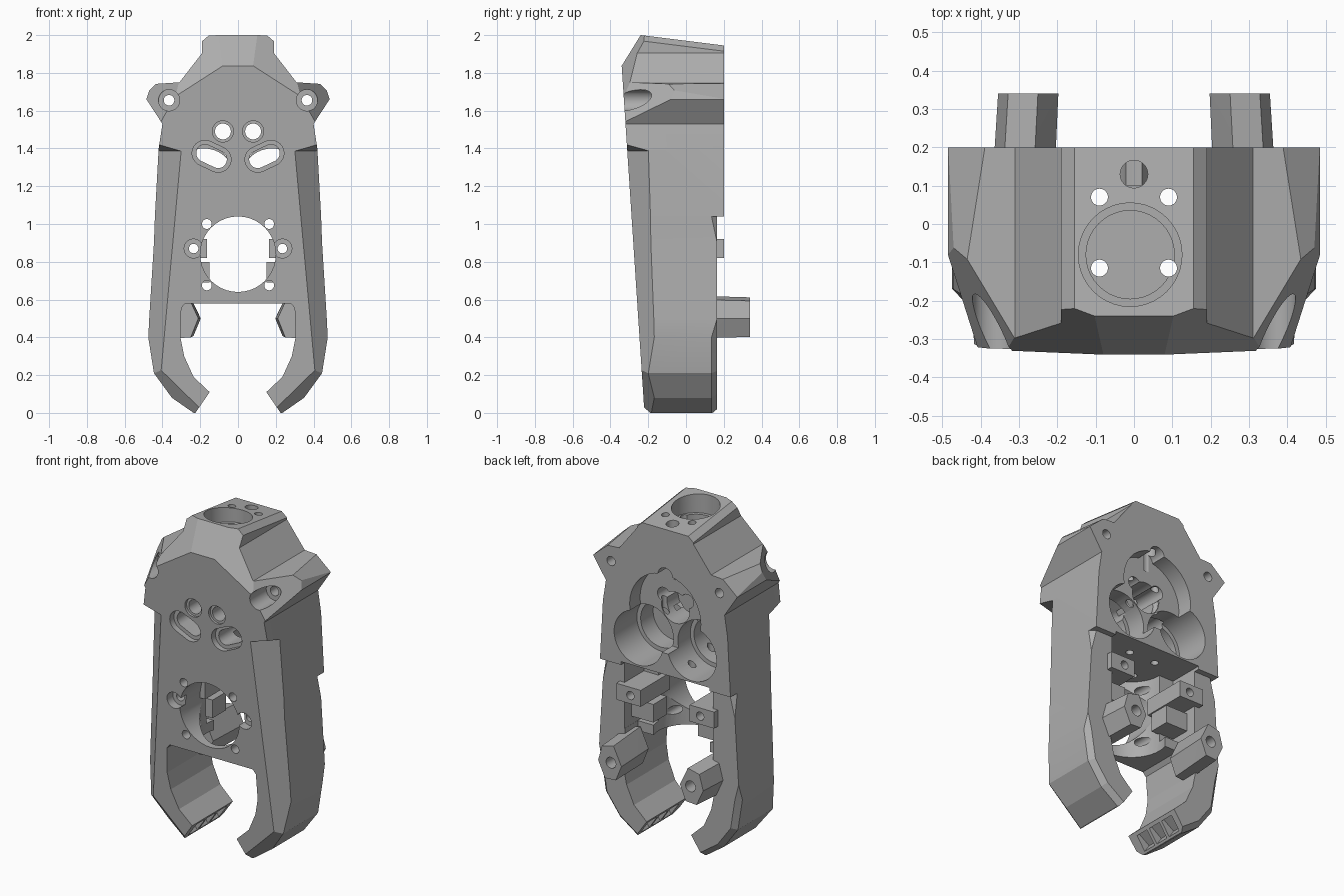
import bpy, bmesh, math
from mathutils import Vector, Matrix

if "Cube" in bpy.data.objects:
    bpy.data.objects.remove(bpy.data.objects["Cube"], do_unlink=True)

grey = bpy.data.materials.new("plain grey")
grey.use_nodes = True
GREY = (0.42, 0.42, 0.42, 1)
grey.diffuse_color = GREY
grey.node_tree.nodes["Principled BSDF"].inputs["Base Color"].default_value = GREY


def finish(name, bm):
    bmesh.ops.recalc_face_normals(bm, faces=bm.faces[:])
    mesh = bpy.data.meshes.new(name)
    bm.to_mesh(mesh)
    bm.free()
    mesh.materials.append(grey)
    ob = bpy.data.objects.new(name, mesh)
    bpy.context.scene.collection.objects.link(ob)
    return ob


def prism_bm(pts, a, b):
    # polygon in x, z pushed along y from a to b
    bm = bmesh.new()
    near = [bm.verts.new((x, a, z)) for x, z in pts]
    far = [bm.verts.new((x, b, z)) for x, z in pts]
    bm.faces.new(near)
    bm.faces.new(far[::-1])
    for i in range(len(pts)):
        j = (i + 1) % len(pts)
        bm.faces.new((near[j], near[i], far[i], far[j]))
    return bm


def prism(name, pts, a, b, matrix=None):
    bm = prism_bm(pts, a, b)
    if matrix:
        bm.transform(matrix)
    return finish(name, bm)


def hull(name, pts):
    bm = bmesh.new()
    for p in pts:
        bm.verts.new(p)
    bmesh.ops.convex_hull(bm, input=bm.verts[:])
    return finish(name, bm)


def box(name, x0, x1, y0, y1, z0, z1):
    return prism(name, [(x0, z0), (x1, z0), (x1, z1), (x0, z1)], y0, y1)


def circle(x, z, r, n=40):
    return [(x + r * math.cos(2 * math.pi * i / n),
             z + r * math.sin(2 * math.pi * i / n)) for i in range(n)]


def mirrored(pts):
    return pts + [(-x, z) for x, z in reversed(pts)]


def slice_off(bm, points, both=False):
    # remove everything on the far side of a plane through three points
    for s in ((1, -1) if both else (1,)):
        p, q, r = [Vector((s * x, y, z)) for x, y, z in points]
        n = (q - p).cross(r - p).normalized()
        if n.dot(Vector((0, 0, 1)) - p) > 0:
            n = -n
        bmesh.ops.bisect_plane(bm, geom=bm.verts[:] + bm.edges[:] + bm.faces[:],
                               plane_co=p, plane_no=n, clear_outer=True)
        rim = [e for e in bm.edges if e.is_boundary]
        if rim:
            bmesh.ops.holes_fill(bm, edges=rim, sides=0)


FRONT = [(0, -0.22, 0), (1, -0.22, 0), (0, -0.34, 1.83)]

# Lower frame with its two arms, chamfered along the back
low = prism_bm(mirrored([(0.235, 0), (0.35, 0.08), (0.445, 0.21), (0.475, 0.4),
                         (0.47, 0.5), (0.445, 0.9), (0.44, 1.04)]), -0.4, 0.165)
rear = [e for e in low.edges if all(v.co.y > 0.1 for v in e.verts)
        and abs(e.verts[0].co.z - e.verts[1].co.z) > 0.01]
bmesh.ops.bevel(low, geom=rear, offset=0.03, segments=1, affect='EDGES')
slice_off(low, FRONT)
slice_off(low, [(0.4, -0.235, 0.22), (0.21, -0.22, 0.03), (0.445, -0.2, 0.21)], True)
lower_frame = finish("lower_frame", low)

# Upper housing with ears and a faceted crown
up = prism_bm(mirrored([(0.44, 1.04), (0.42, 1.4), (0.4, 1.53), (0.485, 1.66),
                        (0.46, 1.74), (0.31, 1.75), (0.19, 1.905), (0.19, 2.02)]), -0.4, 0.2)
slice_off(up, FRONT)
slice_off(up, [(0, -0.24, 2), (1, -0.24, 2), (0, 0.2, 1.945)])
slice_off(up, [(0, -0.339, 1.84), (1, -0.339, 1.84), (0, -0.24, 2)])
slice_off(up, [(0.155, -0.24, 2), (0.19, -0.24, 1.97), (0.19, 0.2, 1.915)], True)
slice_off(up, [(0.08, -0.339, 1.84), (0.31, -0.325, 1.7), (0.18, -0.265, 1.9)], True)
slice_off(up, [(0.46, -0.05, 1.74), (0.31, -0.3, 1.75), (0.485, -0.08, 1.66)], True)
upper_housing = finish("upper_housing", up)
shell = [lower_frame, upper_housing]


def carve(targets, cutter):
    for ob in targets:
        mod = ob.modifiers.new("cut", 'BOOLEAN')
        mod.operation = 'DIFFERENCE'
        mod.solver = 'EXACT'
        mod.object = cutter
        bpy.context.view_layer.objects.active = ob
        bpy.ops.object.modifier_apply(modifier=mod.name)
    bpy.data.objects.remove(cutter, do_unlink=True)


def drill(targets, x, z, r, a, b):
    carve(targets, prism("drill", circle(x, z, r), a, b))


def drill_down(targets, x, y, r, z0, z1, tilt=0):
    turn = Matrix.Translation((x, y, 0)) @ Matrix.Rotation(math.pi / 2 + tilt, 4, 'X')
    carve(targets, prism("drill", circle(0, 0, r), z0, z1, turn))


# Gap between the arms
carve([lower_frame], prism("gap", mirrored([
    (0.26, -0.05), (0.15, 0.11), (0.235, 0.19), (0.285, 0.3), (0.305, 0.4),
    (0.3, 0.555), (0.28, 0.58)]), -0.5, 0.5))

# Middle chamber, open to the back, and its round front window
drill_down(shell, 0, -0.02, 0.2, 0.5, 1.06)
carve(shell, box("chamber", -0.298, 0.298, -0.02, 0.4, 0.64, 1.06))
carve([lower_frame], box("chamber_mouth", -0.297, 0.297, 0.04, 0.4, 0.52, 0.7))
drill(shell, 0, 0.84, 0.2, -0.5, 0)

# Bore and bolt holes in the crown
drill_down([upper_housing], -0.01, -0.08, 0.135, 1.88, 2.2)
drill_down([upper_housing], -0.01, -0.08, 0.115, 1.55, 2.1)
drill_down([upper_housing], 0, 0.13, 0.036, 1.6, 2.2)
for x in (-0.09, 0.09):
    for y in (0.07, -0.115):
        drill_down([upper_housing], x, y, 0.022, 0.9, 2.2)

# Round recesses in the back
drill([upper_housing], 0, 1.43, 0.24, 0.1, 0.4)
drill([upper_housing], 0, 1.66, 0.05, 0.1, 0.4)
drill([upper_housing], 0, 1.43, 0.095, -0.06, 0.3)

bosses = []
for s in (-1, 1):
    # Stepped pockets beside the central recess
    drill([upper_housing], s * 0.18, 1.235, 0.165, -0.02, 0.4)
    drill([upper_housing], s * 0.18, 1.235, 0.14, -0.14, 0.3)

    # Slanted slots and round holes in the front
    for r, depth in ((0.068, -0.27), (0.046, 0.0)):
        ends = circle(s * 0.105, 1.342, r) + circle(s * 0.175, 1.375, r)
        carve([upper_housing], hull("slot", [(x, y, z) for x, z in ends for y in (-0.5, depth)]))
    drill([upper_housing], s * 0.08, 1.49, 0.056, -0.5, -0.3)
    drill([upper_housing], s * 0.08, 1.49, 0.042, -0.5, 0.15)

    # Ear screw holes
    drill([upper_housing], s * 0.365, 1.655, 0.056, -0.5, -0.17)
    drill([upper_housing], s * 0.365, 1.655, 0.028, -0.5, 0.5)

    # Long recessed facet on the front of each arm
    facet = [(0.26, -0.349, 1.385), (0.54, -0.088, 1.39), (0.54, -0.42, 1.485),
             (0.3, -0.42, 1.39), (0.392, -0.254, -0.05), (0.672, 0.007, -0.05),
             (0.67, -0.42, -0.05), (0.392, -0.42, -0.05)]
    carve(shell, hull("facet", [(s * x, y, z) for x, y, z in facet]))

    # Screw bosses and inner blocks in the chamber
    x0, x1 = sorted((s * 0.165, s * 0.33))
    boss = box("screw_boss", x0, x1, -0.08, 0.2, 0.82, 0.92)
    x0, x1 = sorted((s * 0.15, s * 0.32))
    bosses += [boss, box("inner_block", x0, x1, -0.03, 0.1, 0.69, 0.8)]
    drill(shell, s * 0.235, 0.87, 0.05, -0.5, -0.22)
    drill(shell + [boss], s * 0.235, 0.87, 0.025, -0.5, 0.5)
    for z in (0.675, 1.0):
        drill(shell, s * 0.165, z, 0.026, -0.5, 0.0)

    # Tapered six-sided pegs on the back
    ring = [(0.21, 0.5), (0.25, 0.4), (0.325, 0.395), (0.372, 0.5), (0.345, 0.6), (0.265, 0.62)]
    peg_points = [(s * x, 0.06, z) for x, z in ring]
    peg_points += [(s * (0.265 + (x - 0.28) * 0.97), 0.34, 0.5 + (z - 0.5) * 0.93) for x, z in ring]
    peg = hull("back_peg", peg_points)
    drill([peg], s * 0.268, 0.505, 0.033, 0.2, 0.5)
    bosses.append(peg)

    # Three small sockets in each arm tip
    for y in (-0.125, -0.02, 0.085):
        turn = Matrix.Translation((s * 0.193, y, 0.055)) @ Matrix.Rotation(s * math.radians(34.3), 4, 'Y')
        bm = bmesh.new()
        bmesh.ops.create_cube(bm, size=1)
        bm.transform(turn @ Matrix.Diagonal((0.09, 0.085, 0.07, 1)))
        carve([lower_frame], finish("socket", bm))

# Smooth the round walls, keep the flat facets sharp
bpy.ops.object.select_all(action='DESELECT')
for ob in shell + bosses:
    ob.select_set(True)
bpy.context.view_layer.objects.active = upper_housing
bpy.ops.object.shade_smooth_by_angle(angle=math.radians(12))
